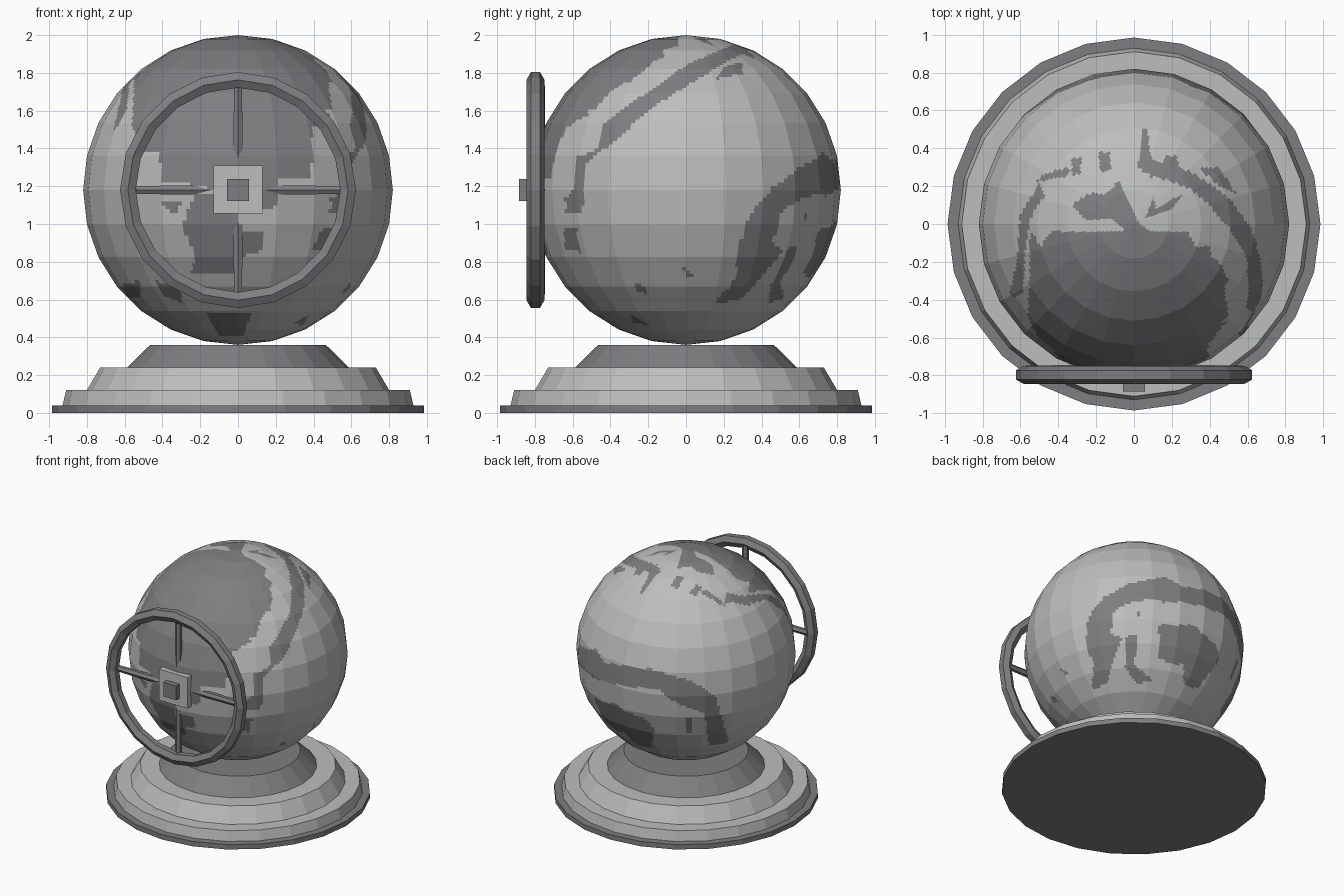
import bpy, bmesh
from math import sin, cos, pi, radians
from mathutils import Vector, Matrix

if "Cube" in bpy.data.objects:
    bpy.data.objects.remove(bpy.data.objects["Cube"])


def material(name, v):
    m = bpy.data.materials.new(name)
    m.diffuse_color = (*v, 1)
    m.use_nodes = True
    m.node_tree.nodes["Principled BSDF"].inputs["Base Color"].default_value = m.diffuse_color
    return m


LIGHT = material("light_grey", (0.50, 0.52, 0.51))
DARK = material("dark_grey", (0.21, 0.21, 0.22))
CENTRE = Vector((0, 0, 1.18))
R = 0.82


def finish(name, bm, mats):
    bmesh.ops.recalc_face_normals(bm, faces=bm.faces)
    me = bpy.data.meshes.new(name)
    bm.to_mesh(me)
    bm.free()
    for m in mats:
        me.materials.append(m)
    ob = bpy.data.objects.new(name, me)
    bpy.context.collection.objects.link(ob)
    return ob


def lathe(name, profile, n, mat, closed=False, matrix=Matrix()):
    """Turn a (radius, height) profile about z; open profiles get end caps."""
    bm = bmesh.new()
    rings = [[bm.verts.new((r * cos(2 * pi * i / n), r * sin(2 * pi * i / n), h))
              for i in range(n)] for r, h in profile]
    pairs = list(zip(rings, rings[1:]))
    if closed:
        pairs.append((rings[-1], rings[0]))
    else:
        bm.faces.new(rings[0])
        bm.faces.new(rings[-1])
    for a, b in pairs:
        for i in range(n):
            j = (i + 1) % n
            bm.faces.new((a[i], a[j], b[j], b[i]))
    bm.transform(matrix)
    return finish(name, bm, [mat])


def box(name, lo, hi, mat):
    bm = bmesh.new()
    lo, hi = Vector(lo), Vector(hi)
    bmesh.ops.create_cube(bm, size=1, matrix=Matrix.Translation((lo + hi) / 2)
                          @ Matrix.Diagonal((*(hi - lo), 1)))
    return finish(name, bm, [mat])


# stepped round base
lathe("base_foot", [(0.985, 0), (0.985, 0.04)], 24, DARK)
lathe("base_steps", [(0.93, 0.035), (0.91, 0.12), (0.80, 0.12), (0.80, 0.121),
                     (0.73, 0.24), (0.55, 0.24)], 24, LIGHT)
lathe("base_neck", [(0.59, 0.238), (0.465, 0.36)], 24, DARK)


# outlines of the painted patches, drawn flat as seen from several directions
def view(azimuth, elevation):
    a, e = radians(azimuth), radians(elevation)
    toward = Vector((sin(a) * cos(e), -cos(a) * cos(e), sin(e)))
    right = Vector((cos(a), sin(a), 0))
    return right, toward.cross(right), toward


FRONT = [
    [(-.5, .2), (-.42, .2), (-.4, .05), (-.25, .03), (-.12, 0), (.15, -.1), (.22, -.08),
     (.2, .05), (.38, .07), (.4, .22), (.38, .36), (.26, .4), (.32, .44), (.5, .42),
     (.48, .55), (.4, .7), (.2, .81), (-.1, .83), (-.35, .75), (-.55, .6), (-.56, .35)],
    [(-.3, -.2), (-.23, -.03), (-.02, 0), (.02, -.23), (.14, -.23), (.13, -.32),
     (.03, -.35), (0, -.45), (-.25, -.45), (-.22, -.35)],
    [(-.4, -.07), (-.3, -.07), (-.34, -.13)],
    [(.48, -.05), (.57, 0), (.53, -.13)],
    [(.38, -.32), (.46, -.22), (.5, -.32)],
    [(-.17, -.65), (.07, -.65), (.03, -.77), (-.1, -.77)],
    [(-.61, -.5), (-.52, -.48), (-.51, -.56), (-.58, -.58)],
    [(-.43, -.48), (-.3, -.52), (-.3, -.6), (-.4, -.56)],
    [(.3, -.7), (.38, -.66), (.34, -.72)],
]
RIGHT = [
    [(-.64, -.12), (-.55, -.12), (-.52, .16), (-.4, .24), (-.2, .42), (0, .55), (.2, .67),
     (.36, .75), (.25, .77), (0, .66), (-.2, .52), (-.43, .36), (-.47, .22), (-.58, .17),
     (-.6, 0)],
    [(-.65, -.2), (-.58, -.2), (-.56, -.33), (-.63, -.3)],
    [(-.74, .2), (-.68, .3), (-.52, .4), (-.48, .52), (-.3, .57), (-.2, .65), (-.1, .8),
     (-.3, .8), (-.6, .58), (-.75, .32)],
    [(-.28, -.5), (-.23, -.5), (-.2, -.55), (-.25, -.54)],
    [(-.03, -.4), (.05, -.45), (.02, -.47)],
]
TOP = [
    [(-.33, .1), (-.22, .17), (-.15, .15), (-.08, .23), (-.02, .1), (.03, 0), (.18, -.1),
     (-.15, -.1), (-.05, -.03), (-.12, .03), (-.25, .02)],
    [(-.5, .22), (-.6, .05), (-.62, -.2), (-.66, -.38), (-.59, -.38), (-.57, -.1),
     (-.54, .05), (-.47, .15)],
    [(-.53, .22), (-.46, .27), (-.34, .3), (-.35, .25)],
    [(-.33, .35), (-.28, .35), (-.28, .26), (-.33, .26)],
    [(-.19, .38), (-.13, .38), (-.12, .28), (-.18, .28)],
    [(.04, .5), (.07, .5), (.1, .27), (.02, .29)],
    [(.16, .36), (.23, .36), (.24, .27), (.18, .27)],
    [(.35, .3), (.45, .3), (.54, .16), (.42, .22)],
    [(.06, .03), (.1, .14), (.12, .08), (.27, .17), (.2, .08)],
]
BELOW = [
    [(-.33, -.29), (-.32, -.1), (-.38, .02), (-.37, .24), (-.26, .39), (-.07, .5),
     (.2, .56), (.38, .47), (.27, .41), (.08, .46), (-.07, .37), (-.18, .28), (-.2, .13),
     (-.12, .09), (-.17, -.06), (-.22, -.25)],
    [(.16, .2), (.42, .2), (.6, .05), (.62, -.06), (.46, -.27), (.35, -.25), (.35, -.1),
     (.16, -.06)],
    [(-.08, .12), (0, .12), (-.02, -.1), (.12, -.22), (0, -.24), (-.09, -.12)],
    [(-.02, .28), (.03, .3), (.03, .23)],
    [(.17, .4), (.23, .4), (.2, .35)],
]
BACK_LEFT = [
    [(-.81, .02), (-.65, -.09), (-.27, -.14), (.03, -.23), (.22, -.34), (.32, -.69),
     (.17, -.71), (.14, -.47), (-.05, -.41), (-.2, -.3), (-.5, -.26), (-.65, -.22),
     (-.81, -.11)],
    [(0, -.5), (.04, -.5), (.04, -.62), (0, -.62)],
]
PAINT = [(view(*v), polys) for v, polys in (
    ((0, 0), FRONT), ((90, 0), RIGHT), ((0, 90), TOP),
    ((142, -30), BELOW), ((215, 25), BACK_LEFT))]


def inside(x, y, poly):
    hit = False
    for (x1, y1), (x2, y2) in zip(poly, poly[1:] + poly[:1]):
        if (y1 > y) != (y2 > y) and x < x1 + (y - y1) * (x2 - x1) / (y2 - y1):
            hit = not hit
    return hit


def painted(p):
    for (right, up, toward), polys in PAINT:
        if p.dot(toward) > 0.04:
            x, y = p.dot(right), p.dot(up)
            if any(inside(x, y, poly) for poly in polys):
                return True
    return False


# faceted ball: flat facets cut into small cells so patches can be coloured
bm = bmesh.new()
bmesh.ops.create_uvsphere(bm, u_segments=24, v_segments=14, radius=R)
bmesh.ops.subdivide_edges(bm, edges=bm.edges[:], cuts=8, use_grid_fill=True)
for f in bm.faces:
    f.material_index = int(painted(f.calc_center_median()))
bm.transform(Matrix.Translation(CENTRE))
finish("ball", bm, [LIGHT, DARK])

# hand wheel rim on the front, six-sided section
hexagon = [(0.583 + 0.048 * sin(k * pi / 3), 0.048 * cos(k * pi / 3)) for k in range(6)]
to_front = Matrix.Translation((0, -0.797, 1.18)) @ Matrix.Rotation(pi / 2, 4, 'X')
lathe("wheel_rim", hexagon, 20, DARK, closed=True, matrix=to_front)

# four spokes running from the rim into the ball
for k in range(4):
    m = (Matrix.Translation((0, -0.772, 1.18)) @ Matrix.Rotation(k * pi / 2, 4, 'Y')
         @ Matrix.Rotation(pi / 6, 4, 'Z'))
    lathe(f"wheel_spoke_{k + 1}", [(0.03, 0.1), (0.024, 0.57)], 6, DARK, matrix=m)

# square hub plate and knob
box("hub_plate", (-0.13, -0.84, 1.055), (0.13, -0.78, 1.31), LIGHT)
box("hub_knob", (-0.058, -0.885, 1.122), (0.058, -0.82, 1.238), DARK)
